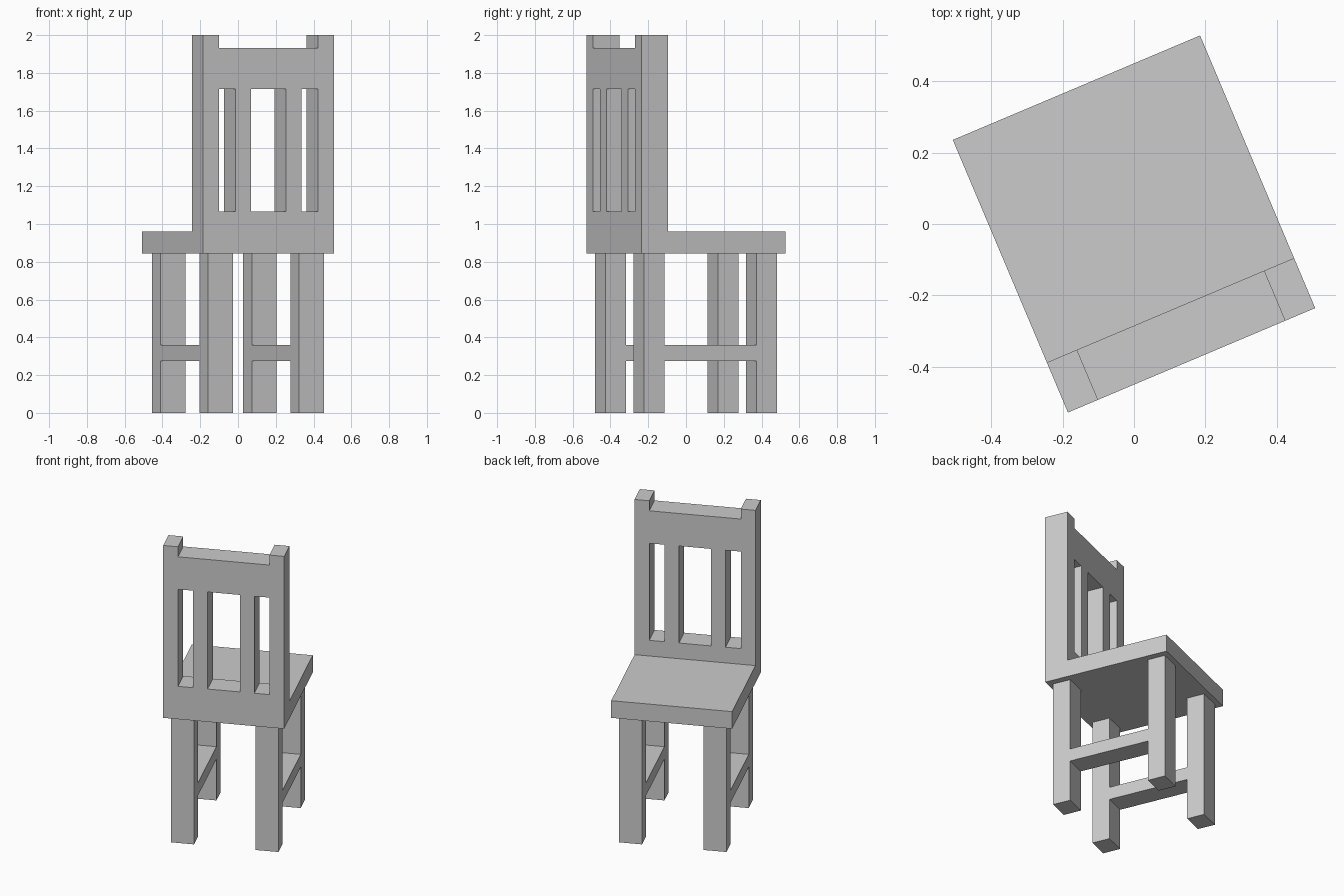
import bpy, bmesh, math

if "Cube" in bpy.data.objects:
    bpy.data.objects.remove(bpy.data.objects["Cube"])

TURN = math.radians(22.9)  # the whole chair is turned about z


def extrude_profile(name, profile, x0, x1):
    """Extrude a (y, z) outline from x0 to x1."""
    bm = bmesh.new()
    face = bm.faces.new([bm.verts.new((x0, y, z)) for y, z in profile])
    new = bmesh.ops.extrude_face_region(bm, geom=[face])["geom"]
    verts = [v for v in new if isinstance(v, bmesh.types.BMVert)]
    bmesh.ops.translate(bm, verts=verts, vec=(x1 - x0, 0, 0))
    if not face.is_valid or len(bm.faces) < len(profile) + 2:
        bm.faces.new([v for v in bm.verts if v not in verts])
    bmesh.ops.recalc_face_normals(bm, faces=bm.faces)
    mesh = bpy.data.meshes.new(name)
    bm.to_mesh(mesh)
    bm.free()
    ob = bpy.data.objects.new(name, mesh)
    ob.rotation_euler.z = TURN
    bpy.context.collection.objects.link(ob)
    return ob


def cut(target, name, x0, x1, z0, z1):
    """Cut a box-shaped opening through the backrest."""
    box = [(-0.5, z0), (-0.2, z0), (-0.2, z1), (-0.5, z1)]
    cutter = extrude_profile(name, box, x0, x1)
    cutter.hide_render = True
    cutter.hide_viewport = True
    mod = target.modifiers.new(name, 'BOOLEAN')
    mod.operation = 'DIFFERENCE'
    mod.solver = 'EXACT'
    mod.object = cutter


# Seat and backrest: one L-shaped side profile
W, D = 0.3755, 0.414
body = extrude_profile("seat_and_backrest", [
    (-D, 0.845), (D, 0.845), (D, 0.96), (-0.262, 0.96), (-0.262, 2.0), (-D, 2.0)], -W, W)

# Openings between the slats, and the lowered top rail between the posts
for name, x0, x1 in (("left_gap", -0.284, -0.19), ("middle_gap", -0.1, 0.1),
                     ("right_gap", 0.19, 0.284)):
    cut(body, name, x0, x1, 1.065, 1.715)
cut(body, "top_notch", -0.284, 0.284, 1.933, 2.1)

# Legs: H-shaped side frame (front leg, stretcher, back leg), mirrored
a, b = 0.381, 0.265
legs = extrude_profile("legs_with_stretchers", [
    (-a, 0), (-b, 0), (-b, 0.275), (b, 0.275), (b, 0), (a, 0),
    (a, 0.845), (b, 0.845), (b, 0.36), (-b, 0.36), (-b, 0.845), (-a, 0.845)], 0.191, 0.333)
legs.modifiers.new("mirror", 'MIRROR').use_axis[0] = True
